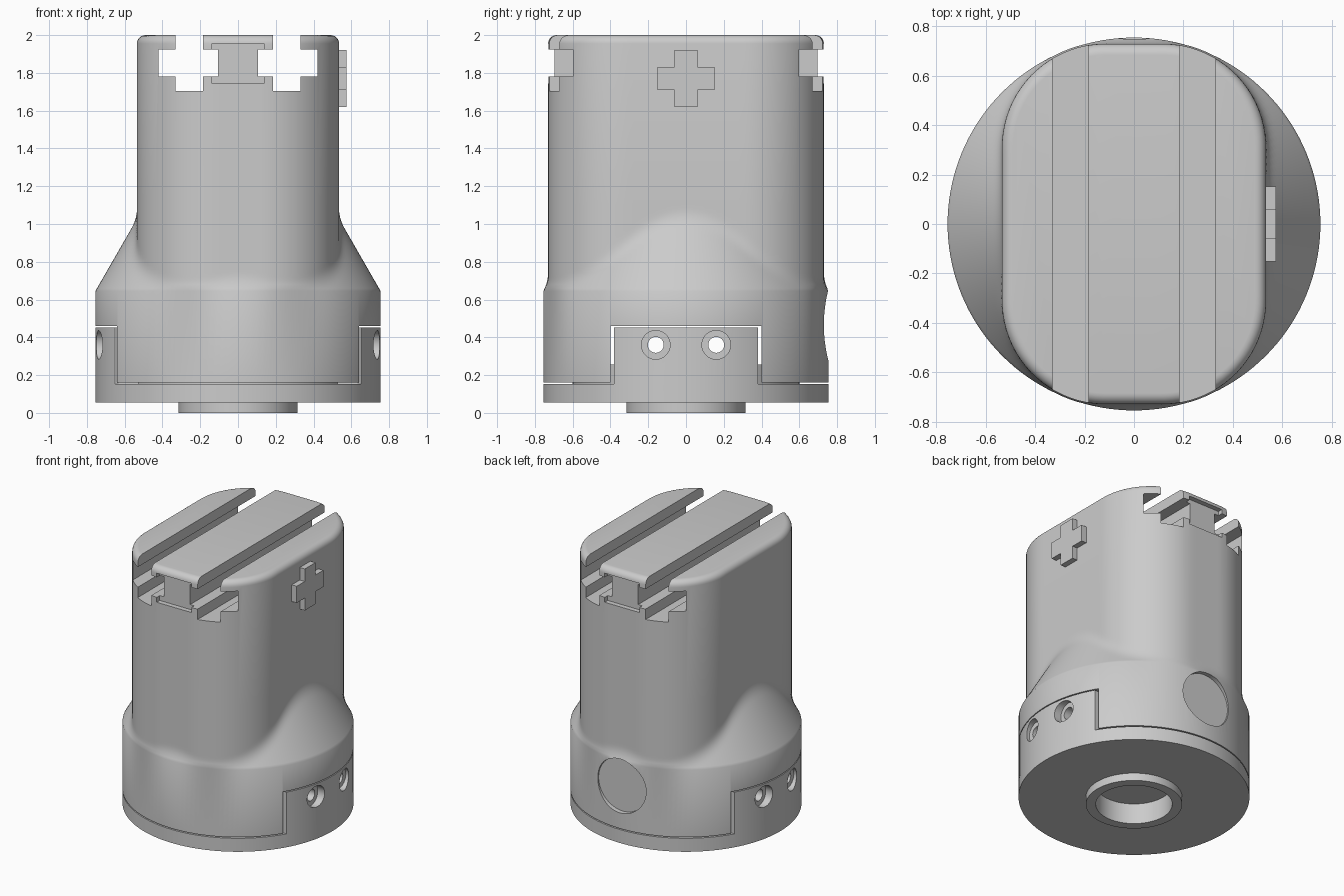
import bpy, bmesh, math
from mathutils import Matrix, Vector

if "Cube" in bpy.data.objects:
    bpy.data.objects.remove(bpy.data.objects["Cube"])

grey = bpy.data.materials.new("plain_grey")
grey.diffuse_color = (0.6, 0.6, 0.6, 1)
grey.use_nodes = True
grey.node_tree.nodes["Principled BSDF"].inputs["Base Color"].default_value = grey.diffuse_color
R = 0.755          # outer radius of the base
SEG = 144


def make_object(name, bm):
    bmesh.ops.recalc_face_normals(bm, faces=bm.faces)
    me = bpy.data.meshes.new(name)
    bm.to_mesh(me)
    bm.free()
    me.materials.append(grey)
    ob = bpy.data.objects.new(name, me)
    bpy.context.collection.objects.link(ob)
    return ob


def box(name, x0, x1, y0, y1, z0, z1):
    bm = bmesh.new()
    m = Matrix.Translation(((x0 + x1) / 2, (y0 + y1) / 2, (z0 + z1) / 2))
    m = m @ Matrix.Diagonal((x1 - x0, y1 - y0, z1 - z0, 1))
    bmesh.ops.create_cube(bm, size=1, matrix=m)
    return make_object(name, bm)


def cylinder(name, r, start, end, seg=SEG):
    a, b = Vector(start), Vector(end)
    rot = (b - a).to_track_quat('Z', 'Y').to_matrix().to_4x4()
    bm = bmesh.new()
    bmesh.ops.create_cone(bm, cap_ends=True, segments=seg, radius1=r, radius2=r,
                          depth=(b - a).length,
                          matrix=Matrix.Translation((a + b) / 2) @ rot)
    return make_object(name, bm)


def combine(ob, tool, op='DIFFERENCE'):
    mod = ob.modifiers.new("cut", 'BOOLEAN')
    mod.operation, mod.solver, mod.object = op, 'EXACT', tool
    bpy.context.view_layer.objects.active = ob
    bpy.ops.object.modifier_apply(modifier=mod.name)
    bpy.data.objects.remove(tool, do_unlink=True)


def smooth(ob):
    bpy.ops.object.select_all(action='DESELECT')
    ob.select_set(True)
    bpy.context.view_layer.objects.active = ob
    bpy.ops.object.shade_smooth_by_angle(angle=math.radians(30))


def prism_radius(t, inset):
    """Distance from the axis to the rounded rectangle of the upper body."""
    hx, hy, r = 0.535 - inset, 0.73 - inset, 0.42 - inset
    lo, hi = 0.2, 1.0
    for _ in range(30):
        d = (lo + hi) / 2
        qx = abs(d * math.cos(t)) - hx + r
        qy = abs(d * math.sin(t)) - hy + r
        dist = math.hypot(max(qx, 0), max(qy, 0)) + min(max(qx, qy), 0) - r
        lo, hi = (d, hi) if dist < 0 else (lo, d)
    return lo


def body_radius(t, z, inset):
    """Round base, then a cone blending into the upper prism."""
    if z <= 0.645:
        return R
    p, c, k = prism_radius(t, inset), R - (z - 0.645) * 0.575, 0.03
    h = max(k - abs(p - c), 0) / k
    return max(p, c) + h * h * k / 4


# Main body, lofted from rings
FILLET = 0.045
levels = [(0.16, 0), (0.645, 0)]
levels += [(0.66 + i * 0.02, 0) for i in range(23)]
for i in range(7):
    a = i / 6 * math.pi / 2
    levels.append((2 - FILLET + FILLET * math.sin(a), FILLET * (1 - math.cos(a))))
bm = bmesh.new()
rings = []
for z, inset in levels:
    ring = []
    for i in range(SEG):
        t = 2 * math.pi * i / SEG
        r = body_radius(t, z, inset)
        ring.append(bm.verts.new((r * math.cos(t), r * math.sin(t), z)))
    rings.append(ring)
for a, b in zip(rings, rings[1:]):
    for i in range(SEG):
        j = (i + 1) % SEG
        bm.faces.new((a[i], a[j], b[j], b[i]))
bm.faces.new(rings[0][::-1])
bm.faces.new(rings[-1])
body = make_object("main_body", bm)

# Hollow base and side notches for the cap tabs
combine(body, cylinder("cavity_cutter", 0.65, (0, 0, 0), (0, 0, 0.6)))
for s in (-1, 1):
    xa, xb = sorted((s * 0.45, s * 0.9))
    combine(body, box("notch_cutter", xa, xb, -0.4, 0.4, 0, 0.46))

# Cross-section slots along the top
for s in (-1, 1):
    xa, xb = sorted((s * 0.185, s * 0.33))
    combine(body, box("slot_cutter", xa, xb, -1, 1, 1.705, 2.1))
    xa, xb = sorted((s * 0.105, s * 0.42))
    combine(body, box("slot_cutter", xa, xb, -1, 1, 1.78, 1.925))

# Shallow recess on each end of the central rail
for s in (-1, 1):
    ya, yb = sorted((s * 0.695, s * 0.9))
    combine(body, box("rail_cutter", -0.138, 0.138, ya, yb, 1.745, 1.955))

# Round recess on the back
combine(body, cylinder("dial_cutter", 0.193, (0, 0.72, 0.465), (0, 0.9, 0.465), 64))
smooth(body)

# Raised cross on the right side
cross = box("raised_cross", 0.52, 0.575, -0.06, 0.06, 1.62, 1.92)
combine(cross, box("cross_arm", 0.52, 0.575, -0.152, 0.152, 1.71, 1.83), 'UNION')

# Base cap with two upright tabs
cap = cylinder("base_cap", R, (0, 0, 0.055), (0, 0, 0.453))
combine(cap, cylinder("cap_cutter", 0.65, (0, 0, 0.152), (0, 0, 0.6)))
for s in (-1, 1):
    ya, yb = sorted((s * 0.38, s * 0.9))
    combine(cap, box("cap_cutter", -1, 1, ya, yb, 0.152, 0.6))
combine(cap, cylinder("bore_cutter", 0.25, (0, 0, -0.1), (0, 0, 0.3), 64))

# Counterbored screw holes in the tabs
for s in (-1, 1):
    for y in (-0.16, 0.16):
        combine(cap, cylinder("sink_cutter", 0.076, (s * 0.695, y, 0.36), (s * 0.9, y, 0.36), 40))
        combine(cap, cylinder("hole_cutter", 0.042, (s * 0.4, y, 0.36), (s * 0.9, y, 0.36), 40))
smooth(cap)

# Inner plug of the cap
smooth(cylinder("cap_plug", 0.6, (0, 0, 0.148), (0, 0, 0.255)))

# Ring-shaped boss underneath
boss = cylinder("bottom_boss", 0.315, (0, 0, 0), (0, 0, 0.06), 64)
combine(boss, cylinder("bore_cutter", 0.25, (0, 0, -0.1), (0, 0, 0.3), 64))
smooth(boss)
